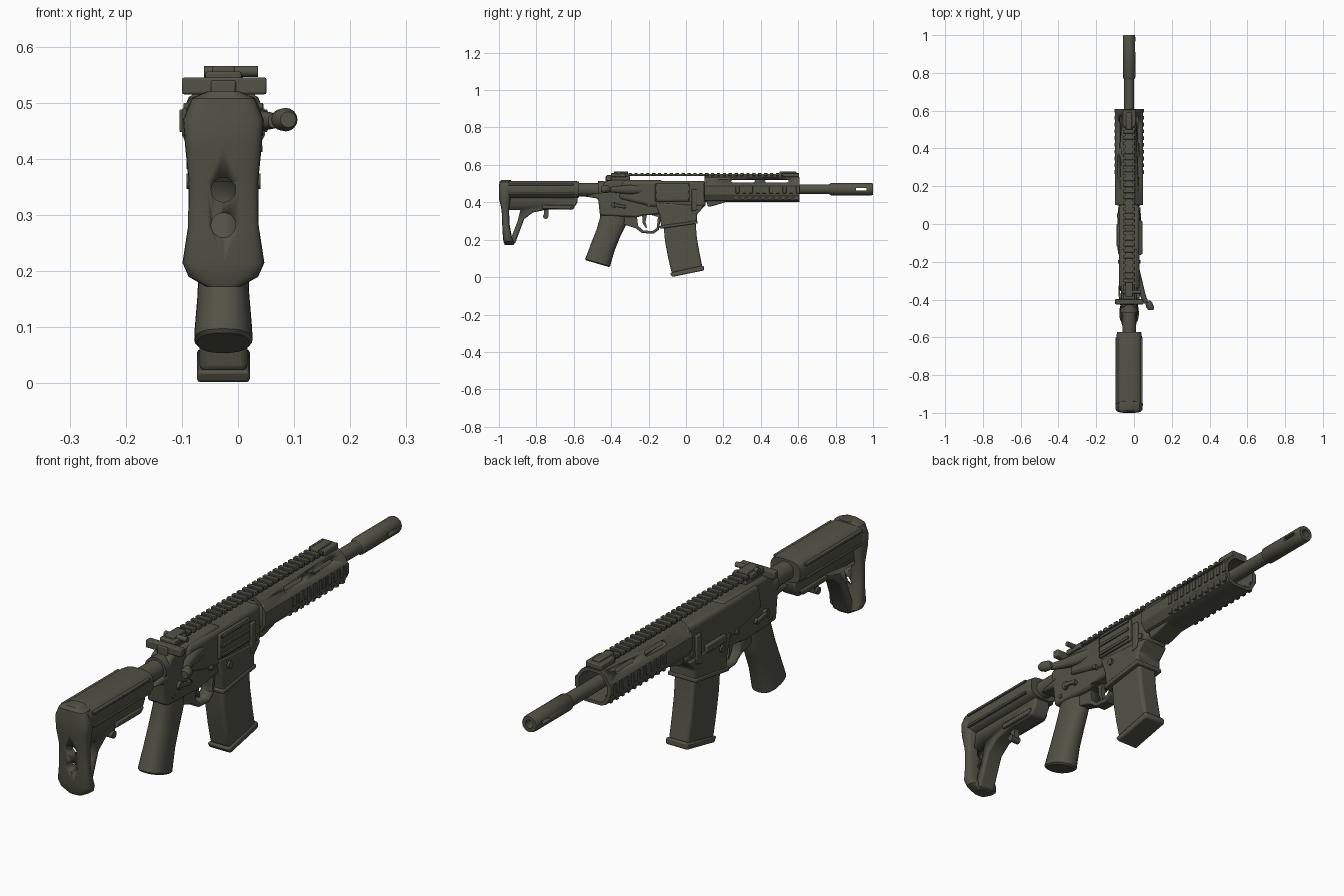
import bpy, bmesh, math
from mathutils import Vector

CX = -0.026  # centre plane of the model


def material(name, rgb):
    m = bpy.data.materials.new(name)
    m.diffuse_color = (*rgb, 1)
    return m


OLIVE = material("dark olive", (0.085, 0.085, 0.062))


def finish(name, bm, bevel=0.0, smooth=35, segs=2):
    bmesh.ops.recalc_face_normals(bm, faces=bm.faces)
    me = bpy.data.meshes.new(name)
    bm.to_mesh(me)
    bm.free()
    ob = bpy.data.objects.new(name, me)
    bpy.context.collection.objects.link(ob)
    me.materials.append(OLIVE)
    if bevel:
        b = ob.modifiers.new("bevel", 'BEVEL')
        b.width, b.segments, b.limit_method = bevel, segs, 'ANGLE'
        b.angle_limit = math.radians(40)
    bpy.ops.object.select_all(action='DESELECT')
    ob.select_set(True)
    bpy.context.view_layer.objects.active = ob
    bpy.ops.object.shade_smooth_by_angle(angle=math.radians(smooth))
    return ob


def loft(name, rings, closed=False, **kw):
    """Skin a row of equal rings; closed joins last to first (a tube wall)."""
    bm = bmesh.new()
    vs = [[bm.verts.new(p) for p in r] for r in rings]
    n = len(vs[0])
    for a, b in zip(vs, vs[1:] + (vs[:1] if closed else [])):
        for i in range(n):
            j = (i + 1) % n
            bm.faces.new((a[i], a[j], b[j], b[i]))
    if not closed:
        bm.faces.new(vs[0])
        bm.faces.new(vs[-1])
    return finish(name, bm, **kw)


def plate(name, pts, half, cx=CX, **kw):
    """Side outline (y, z) extruded across x."""
    return loft(name, [[(cx + s * half, y, z) for y, z in pts] for s in (-1, 1)], **kw)


def box(name, x, y, z, **kw):
    return plate(name, [(y[0], z[0]), (y[1], z[0]), (y[1], z[1]), (y[0], z[1])],
                 (x[1] - x[0]) / 2, (x[0] + x[1]) / 2, **kw)


def turned(name, stations, z, n=20, cx=CX, close=False):
    """Revolve (y, radius) stations around an axis along y."""
    return loft(name, [[(cx + r * math.cos(t), y, z + r * math.sin(t))
                        for t in [2 * math.pi * i / n for i in range(n)]]
                       for y, r in stations], closed=close)


def pin(name, y, z, r, x0, x1, n=14):
    return loft(name, [[(x, y + r * math.cos(2 * math.pi * i / n), z + r * math.sin(2 * math.pi * i / n))
                        for i in range(n)] for x in (x0, x1)])


def oval(c, a, b, axis, p=2.6, n=24):
    """Superellipse ring: half width a in x, half size b along axis."""
    out = []
    for i in range(n):
        t = 2 * math.pi * i / n
        f = lambda v: math.copysign(abs(v) ** (2 / p), v)
        out.append(Vector(c) + Vector((a * f(math.cos(t)), 0, 0)) + Vector(axis) * b * f(math.sin(t)))
    return out


def cut(ob, cutter):
    m = ob.modifiers.new("cut", 'BOOLEAN')
    m.operation, m.solver, m.object = 'DIFFERENCE', 'EXACT', cutter
    cutter.hide_render = True
    cutter.hide_viewport = True
    cutter.display_type = 'WIRE'


UP = (0, 0, 1)

# Stock: rounded body, butt pad with two holes, triangular strut
loft("stock_body", [oval((CX, y, 0.468), a, b, UP, 3) for y, a, b in
                    [(-0.97, 0.068, 0.047), (-0.6, 0.068, 0.047), (-0.572, 0.064, 0.043)]])
pad = loft("butt_pad", [oval((CX, y, z), a, b, (0, 1, 0), 3.5) for y, z, a, b in
                        [(-0.962, 0.520, 0.030, 0.026), (-0.967, 0.508, 0.056, 0.031), (-0.968, 0.47, 0.072, 0.032),
                         (-0.968, 0.42, 0.068, 0.032), (-0.966, 0.36, 0.062, 0.020), (-0.963, 0.28, 0.063, 0.020),
                         (-0.955, 0.215, 0.073, 0.024), (-0.948, 0.19, 0.062, 0.028), (-0.945, 0.172, 0.03, 0.024)]])
for i, z in enumerate((0.345, 0.282)):
    c = turned(f"pad_hole_cutter_{i}", [(-1.1, 0.022), (-0.8, 0.022)], z)
    cut(pad, c)
strut = plate("stock_strut", [(-0.975, 0.43), (-0.975, 0.30), (-0.96, 0.177), (-0.915, 0.177), (-0.865, 0.31),
                              (-0.82, 0.345), (-0.74, 0.362), (-0.605, 0.36), (-0.58, 0.40), (-0.58, 0.43)],
              0.036, bevel=0.008)
cut(strut, plate("strut_window_cutter", [(-0.99, 0.36), (-0.885, 0.36), (-0.90, 0.30),
                                         (-0.937, 0.205), (-0.962, 0.205)], 0.2))
for i, z in enumerate((0.445, 0.495)):
    box(f"stock_groove_rib_{i}", (CX - 0.071, CX + 0.071), (-0.95, -0.60), (z - 0.005, z + 0.005), bevel=0.002)
plate("stock_lever", [(-0.77, 0.365), (-0.62, 0.365), (-0.60, 0.385), (-0.77, 0.385)], 0.045, bevel=0.004)
pin("stock_lever_pin", -0.75, 0.325, 0.014, CX - 0.02, CX + 0.02)
box("stock_lever_stem", (CX - 0.012, CX + 0.012), (-0.758, -0.735), (0.325, 0.37))

# Buffer tube with nut
turned("buffer_tube", [(-0.6, 0.036), (-0.47, 0.036), (-0.47, 0.046), (-0.445, 0.046), (-0.42, 0.042)], 0.467)

# Receiver: wide upper, tapered rear, lower with magazine well
plate("receiver_rear", [(-0.55, 0.432), (-0.47, 0.42), (-0.46, 0.33), (-0.27, 0.32), (-0.13, 0.34),
                        (-0.13, 0.52), (-0.40, 0.52), (-0.44, 0.505), (-0.46, 0.45)], 0.043, bevel=0.010)
plate("upper_receiver", [(-0.36, 0.42), (-0.18, 0.375), (0.105, 0.375), (0.105, 0.515), (-0.34, 0.515)],
      0.054, bevel=0.016, segs=3)
plate("magazine_well", [(-0.165, 0.40), (-0.14, 0.33), (-0.132, 0.262), (0.058, 0.29), (0.058, 0.335), (0.10, 0.38)],
      0.058, bevel=0.008)
plate("magazine_well_lip", [(-0.14, 0.258), (0.062, 0.287), (0.060, 0.303), (-0.142, 0.274)], 0.062, bevel=0.004)
plate("ejection_cover", [(-0.165, 0.405), (0.02, 0.405), (0.02, 0.50), (-0.165, 0.50)], 0.008, CX + 0.057, bevel=0.004)
for i, z in enumerate((0.418, 0.455, 0.492)):
    box(f"cover_rib_{i}", (CX + 0.06, CX + 0.070), (-0.16, 0.015), (z - 0.006, z + 0.006), bevel=0.002)
box("side_latch", (CX - 0.066, CX - 0.05), (-0.12, 0.0), (0.38, 0.41), bevel=0.004)
plate("front_brace", [(0.03, 0.35), (0.06, 0.36), (0.06, 0.47), (0.03, 0.47)], 0.063, bevel=0.004)

# Pins, selector and buttons, both sides
for y, z, r, h in [(-0.385, 0.385, 0.016, 0.054), (-0.20, 0.385, 0.010, 0.060), (0.075, 0.40, 0.012, 0.06),
                   (-0.33, 0.375, 0.011, 0.054), (-0.10, 0.36, 0.014, 0.066), (-0.42, 0.355, 0.009, 0.047)]:
    pin("receiver_pin", y, z, r, CX - h, CX + h)
for s in (-1, 1):
    plate("selector_lever", [(-0.385, 0.376), (-0.325, 0.370), (-0.325, 0.384), (-0.385, 0.396)], 0.005,
          CX + s * 0.052, bevel=0.003)

# Bolt handle: assist housing flaring back to a round knob, and rear cross bar
loft("assist_housing", [oval((x, y, 0.468), a, b, UP, 2.4, 16) for x, y, a, b in
                        [(0.005, -0.19, 0.012, 0.02), (0.022, -0.30, 0.022, 0.025), (0.042, -0.37, 0.018, 0.018),
                         (0.066, -0.42, 0.012, 0.013)]])
loft("assist_knob", [oval((0.082 + 0.3 * (y + 0.43) * -1, y, 0.47), r, r, UP, 2, 16) for y, r in
                     [(-0.405, 0.010), (-0.415, 0.019), (-0.44, 0.021), (-0.455, 0.014)]])
box("cross_bar", (-0.10, 0.051), (-0.425, -0.398), (0.515, 0.545), bevel=0.004)
box("cross_bar_stem", (CX - 0.022, CX + 0.022), (-0.43, -0.30), (0.505, 0.54), bevel=0.004)

# Pistol grip
loft("pistol_grip", [oval((CX, y, z), a, b, (0, 0.96, -0.28), 2.4) for y, z, a, b in
                     [(-0.385, 0.365, 0.036, 0.075), (-0.39, 0.30, 0.040, 0.072), (-0.415, 0.235, 0.044, 0.066),
                      (-0.445, 0.16, 0.046, 0.066), (-0.465, 0.10, 0.051, 0.068), (-0.472, 0.078, 0.052, 0.070),
                      (-0.474, 0.072, 0.046, 0.064)]])

# Trigger guard and trigger
guard = plate("trigger_guard", [(-0.35, 0.345), (-0.345, 0.285), (-0.27, 0.262), (-0.235, 0.236), (-0.175, 0.232),
                                (-0.145, 0.252), (-0.13, 0.345)], 0.024, bevel=0.004)
cut(guard, plate("guard_window_cutter", [(-0.262, 0.322), (-0.256, 0.275), (-0.23, 0.25), (-0.178, 0.246),
                                         (-0.156, 0.265), (-0.150, 0.322), (-0.20, 0.336)], 0.2))
rear_cut = plate("receiver_window_cutter", [(-0.25, 0.30), (-0.155, 0.30), (-0.16, 0.332), (-0.24, 0.332)], 0.2)
cut(bpy.data.objects["receiver_rear"], rear_cut)
plate("trigger", [(-0.235, 0.34), (-0.232, 0.29), (-0.215, 0.262), (-0.208, 0.266), (-0.217, 0.295), (-0.208, 0.34)], 0.010)

# Magazine with floor plate
plate("magazine", [(-0.122, 0.30), (-0.112, 0.19), (-0.095, 0.10), (-0.076, 0.02), (0.088, 0.052),
                   (0.072, 0.13), (0.058, 0.21), (0.050, 0.31)], 0.043, bevel=0.012, segs=3)
plate("magazine_floor", [(-0.086, 0.022), (-0.074, 0.001), (0.097, 0.036), (0.095, 0.062)], 0.047, bevel=0.006)

# Handguard: hollow rounded octagon with side windows, front open
def guard_ring(y, k):
    pts = [(0.030, 0.535), (0.052, 0.52), (0.074, 0.488), (0.074, 0.442), (0.055, 0.41), (0.035, 0.402)]
    pts += [(-x, z) for x, z in reversed(pts)]
    return [(CX + x * k, y, 0.468 + (z - 0.468) * k) for x, z in pts]


hand = loft("handguard", [guard_ring(0.1, 1), guard_ring(0.608, 1), guard_ring(0.608, 0.82), guard_ring(0.1, 0.82)],
            closed=True, smooth=30)
for i, (a, b) in enumerate(((0.24, 0.37), (0.42, 0.55))):
    cut(hand, plate(f"guard_slot_cutter_{i}", [(a, 0.513), (a + 0.01, 0.506), (b - 0.01, 0.506), (b, 0.513),
                                               (b - 0.01, 0.523), (a + 0.01, 0.523)], 0.2))
plate("handguard_lip", [(0.118, 0.375), (0.15, 0.382), (0.225, 0.405), (0.225, 0.42), (0.105, 0.42)], 0.045, bevel=0.006)
box("handguard_collar", (CX - 0.066, CX + 0.066), (0.095, 0.125), (0.42, 0.515), bevel=0.016)
for i in range(10):
    y = 0.275 + i * 0.036
    for s in (-1, 1):
        box("side_rib", *[sorted((CX + s * 0.07, CX + s * 0.0785))], (y - 0.010, y + 0.010), (0.448, 0.488), bevel=0.002)
        plate("slanted_rib", [(y - 0.018, 0.414), (y - 0.004, 0.414), (y + 0.008, 0.446), (y - 0.006, 0.446)], 0.008,
              CX + s * 0.060)

# Top rail with cross teeth, floating just above the receiver
box("top_rail", (CX - 0.022, CX + 0.022), (-0.36, 0.60), (0.541, 0.550))
box("rail_base", (CX - 0.018, CX + 0.018), (0.10, 0.60), (0.52, 0.545))
box("rail_base_rear", (CX - 0.018, CX + 0.018), (-0.40, -0.345), (0.51, 0.545))
for i in range(30):
    y = -0.33 + i * 0.0315
    box("rail_tooth", (CX - 0.030, CX + 0.030), (y - 0.009, y + 0.009), (0.541, 0.556), bevel=0.002)

# Folded sights
box("front_sight_base", (CX - 0.035, CX + 0.035), (0.52, 0.605), (0.535, 0.557), bevel=0.004)
box("front_sight_blade", (CX - 0.016, CX + 0.016), (0.50, 0.59), (0.55, 0.566), bevel=0.004)
box("rear_sight_base", (CX - 0.032, CX + 0.032), (-0.40, -0.32), (0.535, 0.556), bevel=0.004)
box("rear_sight_leaf", (CX - 0.020, CX + 0.020), (-0.385, -0.31), (0.55, 0.566), bevel=0.004)
pin("rear_sight_knob", -0.36, 0.556, 0.010, CX - 0.035, CX + 0.062)

# Barrel and slotted muzzle sleeve
turned("barrel", [(0.1, 0.026), (0.78, 0.026)], 0.470)
muzzle = turned("muzzle_sleeve", [(0.765, 0.026), (0.775, 0.033), (0.99, 0.033), (1.0, 0.030), (1.0, 0.016),
                                  (0.86, 0.016), (0.765, 0.016)], 0.470, close=True)
for i, (y0, y1) in enumerate(((0.91, 0.965),)):
    cut(muzzle, box(f"muzzle_slot_cutter_{i}", (-0.2, 0.2), (y0, y1), (0.463, 0.477)))
